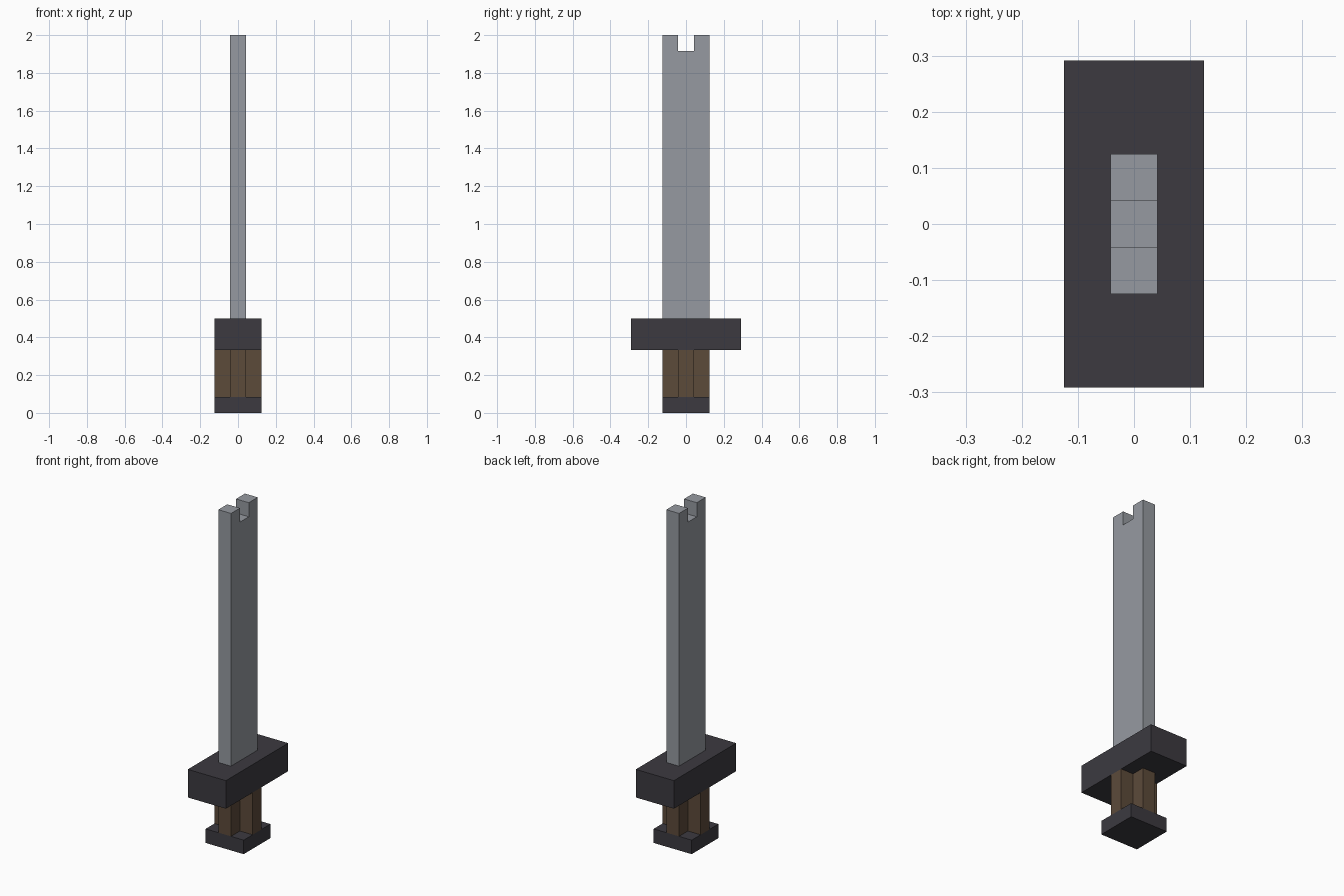
import bpy
import bmesh
from mathutils import Vector

cube = bpy.data.objects.get("Cube")
if cube:
    bpy.data.objects.remove(cube, do_unlink=True)

U = 1 / 12  # one block of the modelling grid


def material(name, rgb):
    mat = bpy.data.materials.new(name)
    mat.use_nodes = True
    color = (*rgb, 1)
    mat.diffuse_color = color
    mat.node_tree.nodes["Principled BSDF"].inputs["Base Color"].default_value = color
    return mat


steel = material("steel grey", (0.305, 0.323, 0.356))
iron = material("dark iron", (0.045, 0.042, 0.051))
leather = material("brown leather", (0.107, 0.069, 0.042))


def prism(name, points, direction, mat):
    """Extrude a closed outline, given in blocks, along a direction."""
    bm = bmesh.new()
    face = bm.faces.new([bm.verts.new(Vector(p) * U) for p in points])
    result = bmesh.ops.extrude_face_region(bm, geom=[face], use_keep_orig=True)
    moved = [g for g in result["geom"] if isinstance(g, bmesh.types.BMVert)]
    bmesh.ops.translate(bm, verts=moved, vec=Vector(direction) * U)
    bmesh.ops.recalc_face_normals(bm, faces=bm.faces)
    mesh = bpy.data.meshes.new(name)
    bm.to_mesh(mesh)
    bm.free()
    mesh.materials.append(mat)
    obj = bpy.data.objects.new(name, mesh)
    bpy.context.collection.objects.link(obj)
    return obj


def slab(name, half_x, half_y, bottom, height, mat):
    corners = [(-1, -1), (1, -1), (1, 1), (-1, 1)]
    outline = [(sx * half_x, sy * half_y, bottom) for sx, sy in corners]
    return prism(name, outline, (0, 0, height), mat)


# Pommel and crossguard
slab("pommel", 1.5, 1.5, 0, 1, iron)
slab("crossguard", 1.5, 3.5, 4, 2, iron)

# Grip with a plus-shaped cross-section
quarter = [(1.5, -0.5), (1.5, 0.5), (0.5, 0.5)]
plus = []
for turn in range(4):
    plus += [(x, y, 1) for x, y in quarter]
    quarter = [(-y, x) for x, y in quarter]
prism("grip", plus, (0, 0, 3), leather)

# Blade with a square notch in the tip
side = [(1.5, 6), (1.5, 24), (0.5, 24), (0.5, 23)]
outline = side + [(-y, z) for y, z in reversed(side)]
prism("blade", [(-0.5, y, z) for y, z in outline], (1, 0, 0), steel)
